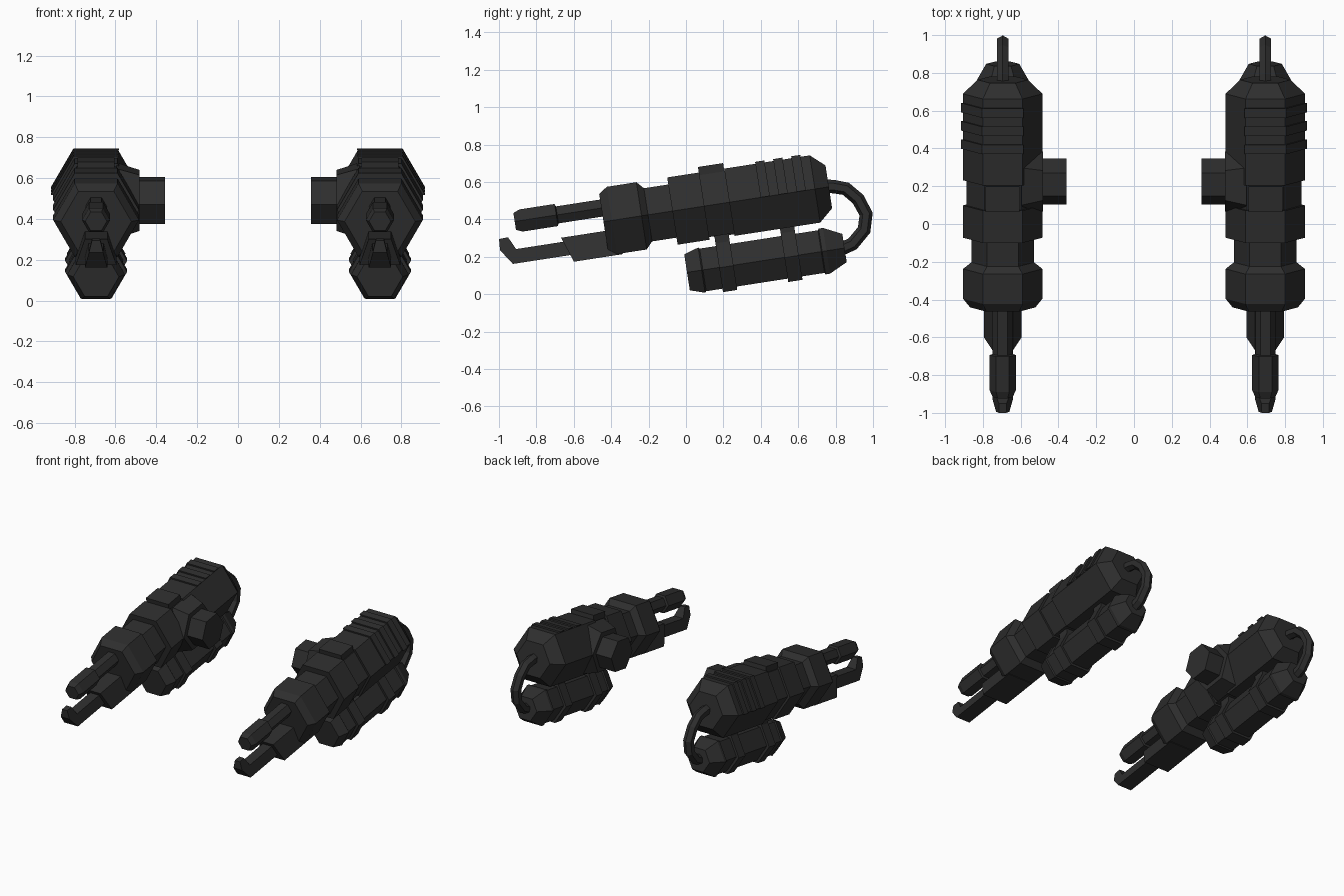
import bpy, bmesh
from math import radians, sin, cos
from mathutils import Matrix, Vector

if "Cube" in bpy.data.objects:
    bpy.data.objects.remove(bpy.data.objects["Cube"])

CX = 0.695                       # gun centre line
TILT = Matrix.Translation((CX, 0, -0.005)) @ Matrix.Rotation(radians(8.8), 4, 'X')
MID, TANK = 0.455, 0.117         # heights of the body and tank axes

mat = bpy.data.materials.new("dark_metal")
mat.diffuse_color = (0.027, 0.027, 0.027, 1)
mat.use_nodes = True
mat.node_tree.nodes["Principled BSDF"].inputs["Base Color"].default_value = mat.diffuse_color


def skin(name, rings):
    """Join closed rings of points, cap both ends, tilt, and mirror to the other side."""
    bm = bmesh.new()
    vs = [[bm.verts.new(TILT @ Vector(p)) for p in r] for r in rings]
    n = len(rings[0])
    for a, b in zip(vs, vs[1:]):
        for i in range(n):
            j = (i + 1) % n
            bm.faces.new((a[i], a[j], b[j], b[i]))
    bm.faces.new(vs[0][::-1])
    bm.faces.new(vs[-1])
    bmesh.ops.recalc_face_normals(bm, faces=bm.faces)
    me = bpy.data.meshes.new(name)
    bm.to_mesh(me)
    bm.free()
    me.materials.append(mat)
    ob = bpy.data.objects.new(name, me)
    bpy.context.collection.objects.link(ob)
    m = ob.modifiers.new("other_side", 'MIRROR')
    m.mirror_object = None
    m.use_clip = False
    m.use_mirror_merge = False


HEX = [(cos(radians(60 * i)), sin(radians(60 * i))) for i in range(6)]


def hex_lathe(name, height, stations):
    """Hexagonal turning along the gun axis; stations are (position, radius)."""
    skin(name, [[(r * c, y, height + r * s) for c, s in HEX] for y, r in stations])


def block(name, y0, y1, z0, z1, half):
    skin(name, [[(-half, y, z0), (half, y, z0), (half, y, z1), (-half, y, z1)] for y in (y0, y1)])


# Barrel with thicker muzzle
hex_lathe("barrel", 0.529, [(-.845, .053), (-.81, .069), (-.62, .069),
                            (-.615, .053), (-.3, .053)])

# Main body
hex_lathe("body", MID, [(-.376, .173), (-.33, .21), (-.17, .21), (-.135, .166),
                        (-.003, .166), (-.003, .21), (.17, .21), (.17, .193),
                        (.305, .193), (.305, .21), (.768, .21), (.843, .134)])
block("top_block", .168, .304, .55, .667, .09)

# Cooling ridges over the top and outer side
for k in range(3):
    y0 = .474 + .0975 * k
    arc = [(.222 * c, .222 * s) for c, s in HEX[:3]] + [(.18 * c, .18 * s) for c, s in HEX[2::-1]]
    skin(f"ridge_{k + 1}", [[(x, y, MID + z) for x, z in arc] for y in (y0, y0 + .05)])

# Hexagonal side mount facing inward
skin("side_mount", [[(x, .298 + r * c, MID + r * s) for c, s in HEX]
                    for x, r in ((-.1, .2), (-.213, .16), (-.213, .123), (-.337, .123))])

# Lower front wedge and hooked blade
skin("front_wedge", [[(-.1, yb, .268), (.1, yb, .268), (.055, yt, .405), (-.055, yt, .405)]
                     for yb, yt in ((-.565, -.613), (-.3, -.3))])
hook = [(-.5, .306), (-.889, .306), (-.946, .389), (-.942, .449),
        (-.893, .451), (-.86, .382), (-.5, .382)]
skin("hooked_blade", [[(sg * (.055 - (z - .306) * .243), y, z) for y, z in hook] for sg in (-1, 1)])

# Tank, its straps and brackets
hex_lathe("tank", TANK + .002, [(.024, .112), (.103, .141), (.11, .133), (.75, .133),
                                (.755, .143), (.778, .143), (.876, .088)])
for k, y0 in enumerate((.198, .551)):
    hex_lathe(f"strap_{k + 1}", TANK, [(y0, .152), (y0 + .077, .152)])
    block(f"bracket_{k + 1}", y0, y0 + .077, .2, .32, .076)

# Hose from body to tank, drawn in world side view then untilted
side = [(.72, .583), (.79, .58), (.855, .568), (.92, .513), (.963, .433),
        (.952, .348), (.89, .273), (.81, .238)]
inv = Matrix.Rotation(radians(-8.8), 4, 'X')
path = [inv @ Vector((0, y, z)) for y, z in side]
rings = []
for i, p in enumerate(path):
    t = (path[min(i + 1, len(path) - 1)] - path[max(i - 1, 0)]).normalized()
    nrm = Vector((0, -t.z, t.y))
    rings.append([p + .036 * (Vector((s, 0, 0)) + nrm * c) for c, s in HEX])
skin("hose", rings)
